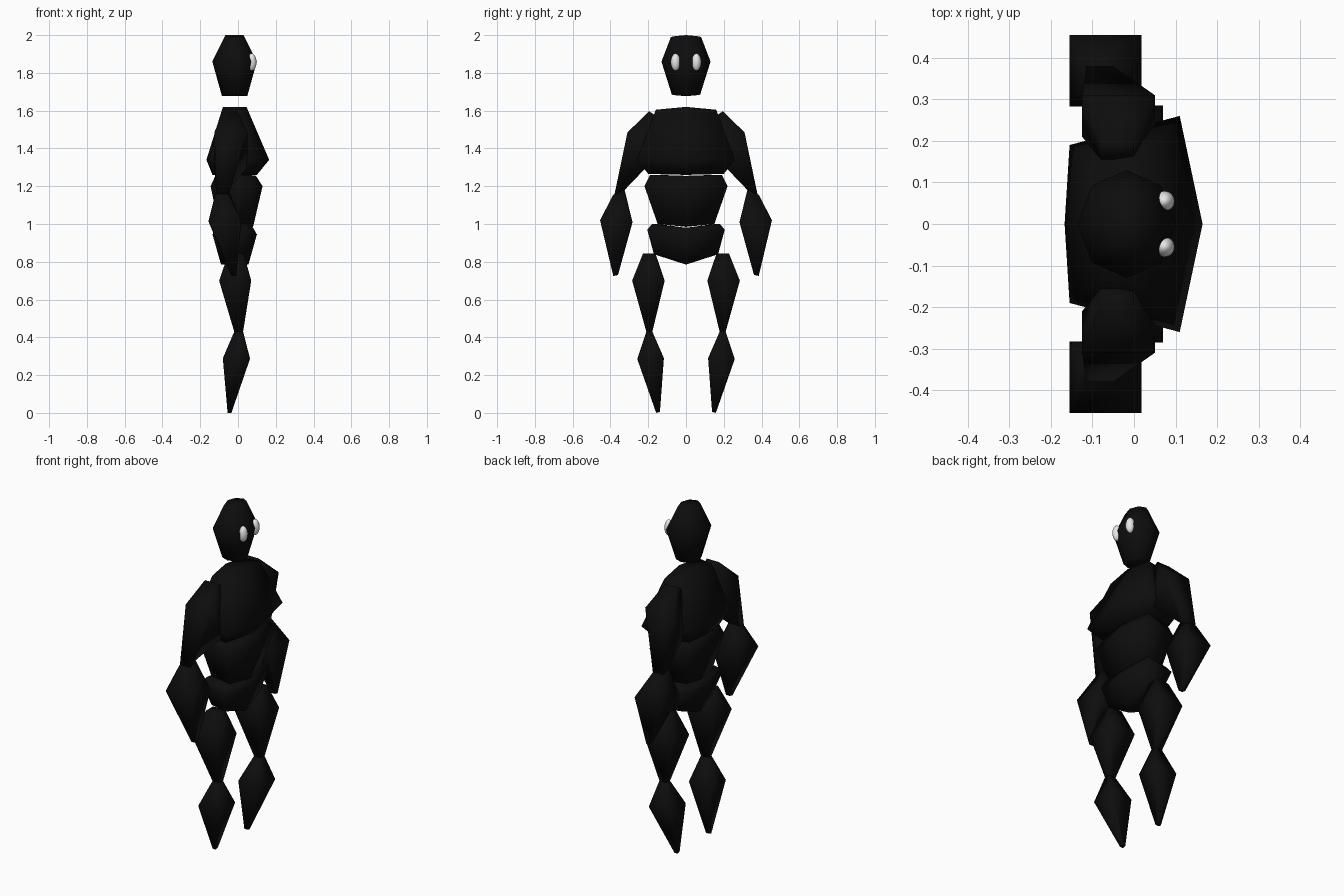
import bpy, bmesh, math

cube = bpy.data.objects.get("Cube")
if cube:
    bpy.data.objects.remove(cube, do_unlink=True)


def material(name, value):
    mat = bpy.data.materials.new(name)
    mat.use_nodes = True
    col = (value, value, value, 1)
    mat.diffuse_color = col
    mat.node_tree.nodes["Principled BSDF"].inputs["Base Color"].default_value = col
    return mat


BLACK = material("matte black", 0.004)
WHITE = material("eye white", 0.8)


def finish(name, bm, mat):
    bmesh.ops.recalc_face_normals(bm, faces=bm.faces)
    for f in bm.faces:
        f.smooth = True
    mesh = bpy.data.meshes.new(name)
    bm.to_mesh(mesh)
    bm.free()
    mesh.materials.append(mat)
    obj = bpy.data.objects.new(name, mesh)
    bpy.context.collection.objects.link(obj)
    return obj


def loft(name, rings):
    """Skin a stack of equal-length rings; each cap is split along its middle."""
    bm = bmesh.new()
    loops = [[bm.verts.new(p) for p in ring] for ring in rings]
    n = len(loops[0])
    for a, b in zip(loops, loops[1:]):
        for i in range(n):
            j = (i + 1) % n
            bm.faces.new((a[i], a[j], b[j], b[i]))
    for cap in (loops[0], loops[-1]):
        bm.faces.new(cap[:n // 2 + 1])
        bm.faces.new(cap[n // 2:] + cap[:1])
    return finish(name, bm, BLACK)


def torso_ring(z_mid, z_side, front, front_side, front_w, back, back_side, back_w):
    # six points with a ridge at the middle of the front and the back
    return [(front, 0, z_mid), (front_side, front_w, z_side), (back_side, back_w, z_side),
            (back, 0, z_mid), (back_side, -back_w, z_side), (front_side, -front_w, z_side)]


def box_ring(x0, x1, inner, outer, side):
    # four-sided limb section; inner and outer are (y, z)
    (yi, zi), (yo, zo) = inner, outer
    return [(x0, side * yi, zi), (x1, side * yi, zi), (x1, side * yo, zo), (x0, side * yo, zo)]


def head_ring(z, rise, rx, ry):
    angles = [math.tau * i / 8 for i in range(8)]
    return [(-0.018 + rx * math.cos(a), ry * math.sin(a), z + rise * math.cos(a) ** 2)
            for a in angles]


# Head
loft("head", [head_ring(1.685, -0.008, 0.067, 0.075),
              head_ring(1.86, 0, 0.118, 0.13),
              head_ring(1.99, 0.01, 0.048, 0.08)])

# Torso blocks
loft("chest", [torso_ring(1.26, 1.265, 0.10, 0.06, 0.20, -0.135, -0.12, 0.15),
               torso_ring(1.34, 1.34, 0.165, 0.11, 0.26, -0.167, -0.155, 0.19),
               torso_ring(1.62, 1.605, 0.045, 0.03, 0.16, -0.08, -0.07, 0.14)])
loft("abdomen", [torso_ring(0.985, 1.0, 0.08, 0.05, 0.15, -0.10, -0.09, 0.12),
                 torso_ring(1.20, 1.20, 0.13, 0.085, 0.22, -0.145, -0.13, 0.17),
                 torso_ring(1.255, 1.26, 0.095, 0.06, 0.19, -0.12, -0.11, 0.15)])
loft("pelvis", [torso_ring(0.785, 0.84, 0.055, 0.03, 0.17, -0.09, -0.075, 0.14),
                torso_ring(0.945, 0.97, 0.10, 0.06, 0.205, -0.135, -0.12, 0.17),
                torso_ring(0.98, 1.0, 0.08, 0.05, 0.18, -0.11, -0.10, 0.15)])

# Limbs and eyes, once for each side
for label, s in (("left", 1), ("right", -1)):
    loft(label + "_upper_arm", [
        box_ring(-0.115, -0.05, (0.325, 1.18), (0.38, 1.15), s),
        box_ring(-0.125, 0.05, (0.21, 1.30), (0.31, 1.485), s),
        box_ring(-0.08, 0.0, (0.155, 1.57), (0.195, 1.597), s)])
    loft(label + "_forearm", [
        box_ring(-0.035, -0.01, (0.36, 0.73), (0.385, 0.725), s),
        box_ring(-0.155, 0.018, (0.283, 1.01), (0.455, 1.02), s),
        box_ring(-0.115, -0.05, (0.325, 1.18), (0.385, 1.155), s)])
    loft(label + "_thigh", [
        box_ring(-0.02, 0.027, (0.178, 0.43), (0.21, 0.43), s),
        box_ring(-0.10, 0.07, (0.113, 0.70), (0.285, 0.70), s),
        box_ring(-0.05, 0.03, (0.162, 0.845), (0.227, 0.845), s)])
    loft(label + "_shin", [
        box_ring(-0.055, -0.035, (0.138, 0.005), (0.158, 0.0), s),
        box_ring(-0.08, 0.063, (0.117, 0.29), (0.258, 0.285), s),
        box_ring(-0.02, 0.027, (0.178, 0.43), (0.21, 0.43), s)])

    bm = bmesh.new()
    bmesh.ops.create_uvsphere(bm, u_segments=16, v_segments=10, radius=1)
    eye = finish(label + "_eye", bm, WHITE)
    eye.location = (0.073, s * 0.055, 1.857)
    eye.scale = (0.025, 0.025, 0.046)
